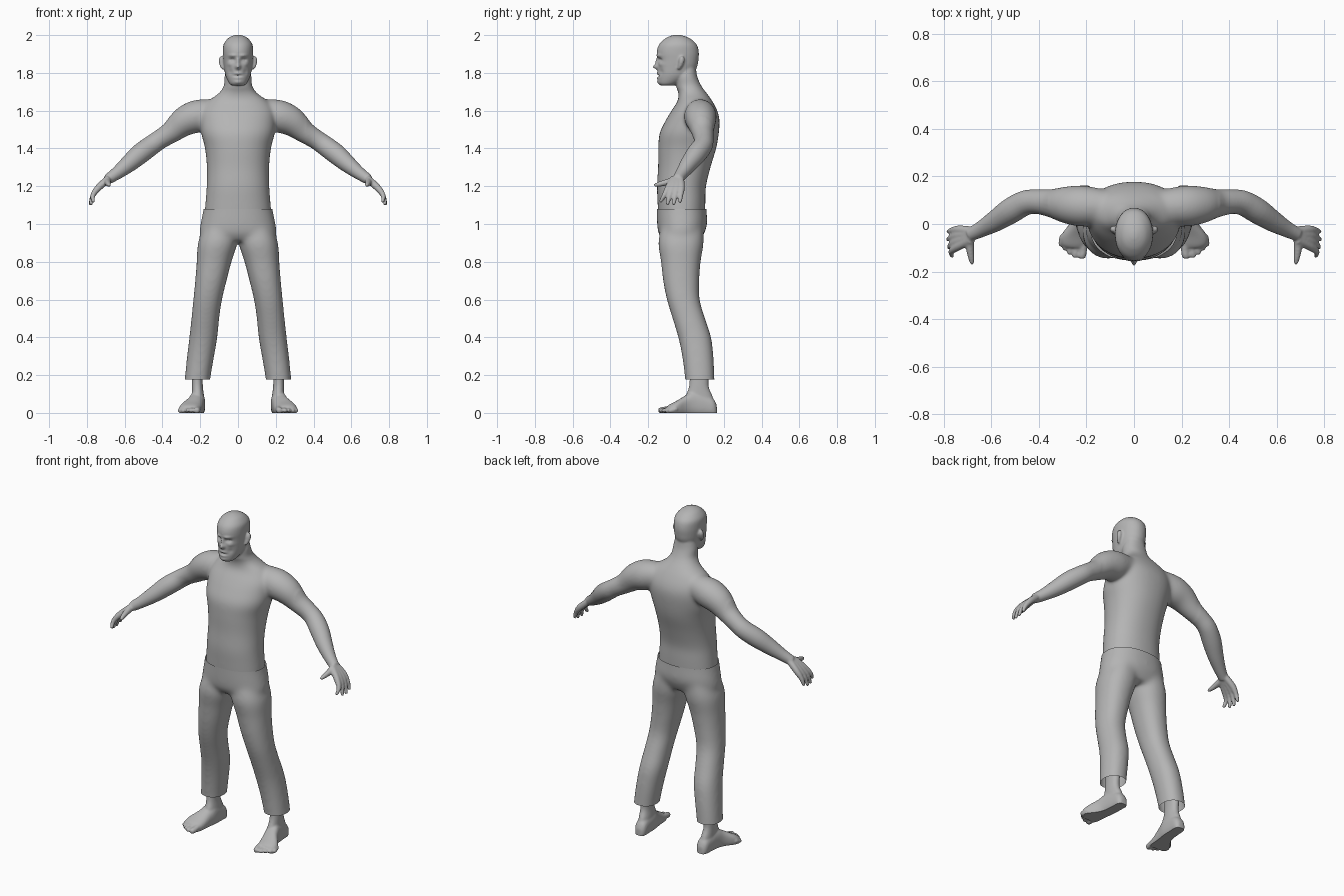
import bpy, bmesh, math
from mathutils import Vector as V

if "Cube" in bpy.data.objects:
    bpy.data.objects.remove(bpy.data.objects["Cube"])

skin = bpy.data.materials.new("plain_grey")
skin.diffuse_color = (0.46, 0.46, 0.46, 1)
skin.use_nodes = True
skin.node_tree.nodes["Principled BSDF"].inputs["Base Color"].default_value = skin.diffuse_color


def spline(rows, n=4):
    """Catmull-Rom interpolation of rows of numbers."""
    out = []
    for i in range(len(rows) - 1):
        a, b, c, d = (rows[max(0, min(len(rows) - 1, i + k))] for k in (-1, 0, 1, 2))
        for j in range(n):
            t = j / n
            out.append([0.5 * (2 * q + (r - p) * t + (2 * p - 5 * q + 4 * r - s) * t * t
                        + (3 * q - p - 3 * r + s) * t ** 3) for p, q, r, s in zip(a, b, c, d)])
    return out + [list(rows[-1])]


def loft(bm, rings, power=2.0, n=32):
    """Skin closed superellipse rings (centre, half axis, half axis)."""
    prev = first = None
    for c, u, w in rings:
        loop = []
        for k in range(n):
            a = 2 * math.pi * k / n
            ca, sa = math.cos(a), math.sin(a)
            e = 2 / power
            loop.append(bm.verts.new(c + u * math.copysign(abs(ca) ** e, ca)
                                     + w * math.copysign(abs(sa) ** e, sa)))
        if prev:
            for k in range(n):
                bm.faces.new((prev[k], prev[k - 1], loop[k - 1], loop[k]))
        else:
            first = loop
        prev = loop
    bm.faces.new(first)
    bm.faces.new(prev[::-1])


def stack(bm, rows, side=1, power=2.2):
    """Horizontal rings from (z, x0, x1, y_front, y_back)."""
    loft(bm, [(V((side * (x0 + x1) / 2, (f + b) / 2, z)), V(((x1 - x0) / 2, 0, 0)),
               V((0, (b - f) / 2, 0))) for z, x0, x1, f, b in spline(rows)], power)


def tube(bm, rows, side=1, ref=(0, 1, 0)):
    """Round tube through (x, y, z, radius)."""
    pts = spline(rows)
    cs = [V((side * p[0], p[1], p[2])) for p in pts]
    rings = []
    for i, p in enumerate(pts):
        t = (cs[min(i + 1, len(cs) - 1)] - cs[max(i - 1, 0)]).normalized()
        u = t.cross(V(ref)).normalized()
        rings.append((cs[i], u * p[3], t.cross(u) * p[3]))
    loft(bm, rings, n=20)


def fuse(bm, name, voxel):
    """Merge overlapping parts to one skin; returns object and editable mesh."""
    bmesh.ops.recalc_face_normals(bm, faces=bm.faces)
    me = bpy.data.meshes.new(name)
    bm.to_mesh(me)
    bm.free()
    ob = bpy.data.objects.new(name, me)
    bpy.context.collection.objects.link(ob)
    m = ob.modifiers.new("fuse", 'REMESH')
    m.mode = 'VOXEL'
    m.voxel_size = voxel
    dg = bpy.context.evaluated_depsgraph_get()
    new = bpy.data.meshes.new_from_object(ob.evaluated_get(dg))
    ob.modifiers.clear()
    ob.data = new
    new.name = name
    bm = bmesh.new()
    bm.from_mesh(new)
    return ob, bm


def relax(bm, steps, keep=lambda c: True):
    vs = [v for v in bm.verts if keep(v.co)]
    for _ in range(steps):
        bmesh.ops.smooth_vert(bm, verts=vs, factor=0.5,
                              use_axis_x=True, use_axis_y=True, use_axis_z=True)


def cut(bm, z, up):
    """Remove everything above (up=1) or below (up=-1) height z."""
    r = bmesh.ops.bisect_plane(bm, geom=bm.verts[:] + bm.edges[:] + bm.faces[:],
                               plane_co=(0, 0, z), plane_no=(0, 0, up), clear_outer=True)
    return [g for g in r["geom_cut"] if isinstance(g, bmesh.types.BMEdge)]


def finish(ob, bm):
    bm.to_mesh(ob.data)
    bm.free()
    ob.data.materials.clear()
    ob.data.materials.append(skin)
    for p in ob.data.polygons:
        p.use_smooth = True
        p.material_index = 0


def sym(z, hw, f, b):
    return (z, -hw, hw, f, b)


# --- upper body: torso, neck, head, arms, hands ---
bm = bmesh.new()
stack(bm, [sym(.95, .178, -.138, .088), sym(1.05, .177, -.147, .10), sym(1.12, .172, -.151, .103),
           sym(1.2, .166, -.154, .106), sym(1.3, .165, -.148, .13), sym(1.4, .175, -.147, .16),
           sym(1.48, .195, -.14, .174), sym(1.55, .2, -.107, .178), sym(1.6, .195, -.077, .166),
           sym(1.65, .16, -.045, .14), sym(1.69, .105, -.04, .112), sym(1.73, .076, -.052, .082),
           sym(1.78, .071, -.055, .06), sym(1.83, .06, -.05, .052)])
stack(bm, [sym(1.732, .03, -.132, -.07), sym(1.745, .047, -.146, -.035), sym(1.785, .066, -.15, .03),
           sym(1.83, .074, -.15, .058), sym(1.87, .078, -.15, .066), sym(1.91, .08, -.155, .068),
           sym(1.95, .077, -.143, .057), sym(1.98, .056, -.113, .025), sym(1.994, .035, -.087, -.005),
           sym(2.002, .01, -.06, -.035)], power=2.1)
for s in (1, -1):
    # ear
    tube(bm, [(.078, -.04, 1.82, .008), (.086, -.028, 1.845, .013), (.087, -.022, 1.87, .015),
              (.087, -.022, 1.888, .008)], s)
    # arm
    tube(bm, [(.08, .075, 1.60, .06), (.2, .075, 1.575, .086), (.28, .08, 1.545, .08),
              (.35, .088, 1.488, .06), (.41, .094, 1.45, .052), (.46, .088, 1.415, .053),
              (.52, .055, 1.37, .054), (.58, .015, 1.318, .046), (.64, -.02, 1.27, .035),
              (.69, -.045, 1.236, .028)], s)
    # fingers, each with its share of the palm
    for ky, ty, tx, tz in ((-.093, -.137, .765, 1.115), (-.07, -.1, .78, 1.1),
                           (-.047, -.066, .784, 1.1), (-.024, -.032, .782, 1.112)):
        tube(bm, [(.685, ky * .5 - .018, 1.24, .02), (.738, ky, 1.193, .0185),
                  (.768, (ky + ty) / 2, 1.152, .0135), (tx, ty, tz, .009)], s)
    # thumb
    tube(bm, [(.69, -.045, 1.235, .02), (.69, -.105, 1.22, .017), (.685, -.145, 1.21, .013),
              (.681, -.17, 1.204, .008)], s, ref=(1, 0, 0))
body, bm = fuse(bm, "upper_body", .005)
relax(bm, 35, lambda c: abs(c.x) < .36 and c.z < 1.715)
relax(bm, 4)

# face relief: (x, z, width, height, push backward)
relief = [(0, 1.833, .013, .013, -.026), (0, 1.86, .009, .018, -.013),
          (0, 1.785, .022, .004, .011), (0, 1.797, .018, .006, -.006), (0, 1.773, .018, .006, -.006),
          (0, 1.752, .02, .01, -.006)]
for s in (1, -1):
    relief += [(s * .031, 1.869, .015, .008, .015), (s * .03, 1.868, .007, .004, -.006),
               (s * .03, 1.892, .02, .007, -.008), (s * .045, 1.845, .014, .01, -.005),
               (s * .04, 1.805, .012, .016, .006)]
for v in bm.verts:
    if v.co.z > 1.73 and v.co.y < -.07:
        fade = min(1, (-.07 - v.co.y) / .03)
        v.co.y += fade * sum(d * math.exp(-((v.co.x - x) / w) ** 2 - ((v.co.z - z) / h) ** 2)
                             for x, z, w, h, d in relief)
relax(bm, 1)
finish(body, bm)

# --- trousers, open at waist and cuffs ---
bm = bmesh.new()
stack(bm, [sym(.91, .18, -.12, .075), sym(.95, .204, -.146, .097), sym(1.0, .199, -.153, .112),
           sym(1.08, .183, -.155, .109), sym(1.16, .174, -.157, .109)])
for s in (1, -1):
    stack(bm, [(.99, .01, .18, -.13, .09), (.9, .004, .212, -.147, .094), (.8, .034, .219, -.133, .078),
               (.7, .06, .227, -.122, .071), (.6, .084, .237, -.102, .073), (.5, .099, .247, -.072, .102),
               (.4, .109, .258, -.042, .134), (.3, .126, .27, -.021, .146), (.18, .146, .282, -.006, .152),
               (.08, .155, .287, .0, .154)], s)
trousers, bm = fuse(bm, "trousers", .008)
relax(bm, 22)
cut(bm, 1.08, 1)
cut(bm, .178, -1)
finish(trousers, bm)

# --- feet ---
for s, name in ((1, "left_foot"), (-1, "right_foot")):
    bm = bmesh.new()
    # ankle
    stack(bm, [(.3, .18, .25, .02, .13), (.2, .186, .245, .02, .122), (.14, .186, .245, .016, .12),
               (.09, .18, .245, .0, .14), (.05, .18, .245, .0, .15)], s)
    # sole and instep: y, centre x, half width, top height
    rows = [(.163, .21, .018, .04), (.145, .21, .034, .075), (.1, .212, .038, .1), (.04, .216, .042, .115),
            (0, .227, .046, .094), (-.05, .248, .06, .064), (-.085, .252, .058, .046), (-.1, .248, .046, .036)]
    loft(bm, [(V((s * x, y, (t - .02) / 2)), V((w, 0, 0)), V((0, 0, (t + .02) / 2)))
              for y, x, w, t in spline(rows)], 2.4)
    # toes
    for x, ty, r in ((.212, -.146, .017), (.242, -.143, .012), (.264, -.129, .0115),
                     (.284, -.112, .011), (.302, -.094, .011)):
        tube(bm, [(x, -.05, .025, r * 1.2), (x + .003, ty + .03, .016, r),
                  (x + .007, ty + .01, .012, r), (x + .008, ty, .009, r * .6)], s, ref=(1, 0, 0))
    foot, bm = fuse(bm, name, .005)
    relax(bm, 6)
    edges = cut(bm, 0, -1)
    bmesh.ops.holes_fill(bm, edges=edges, sides=0)
    cut(bm, .26, 1)
    finish(foot, bm)
    bpy.ops.object.select_all(action='DESELECT')
    foot.select_set(True)
    bpy.context.view_layer.objects.active = foot
    bpy.ops.object.shade_smooth_by_angle(angle=math.radians(50))
